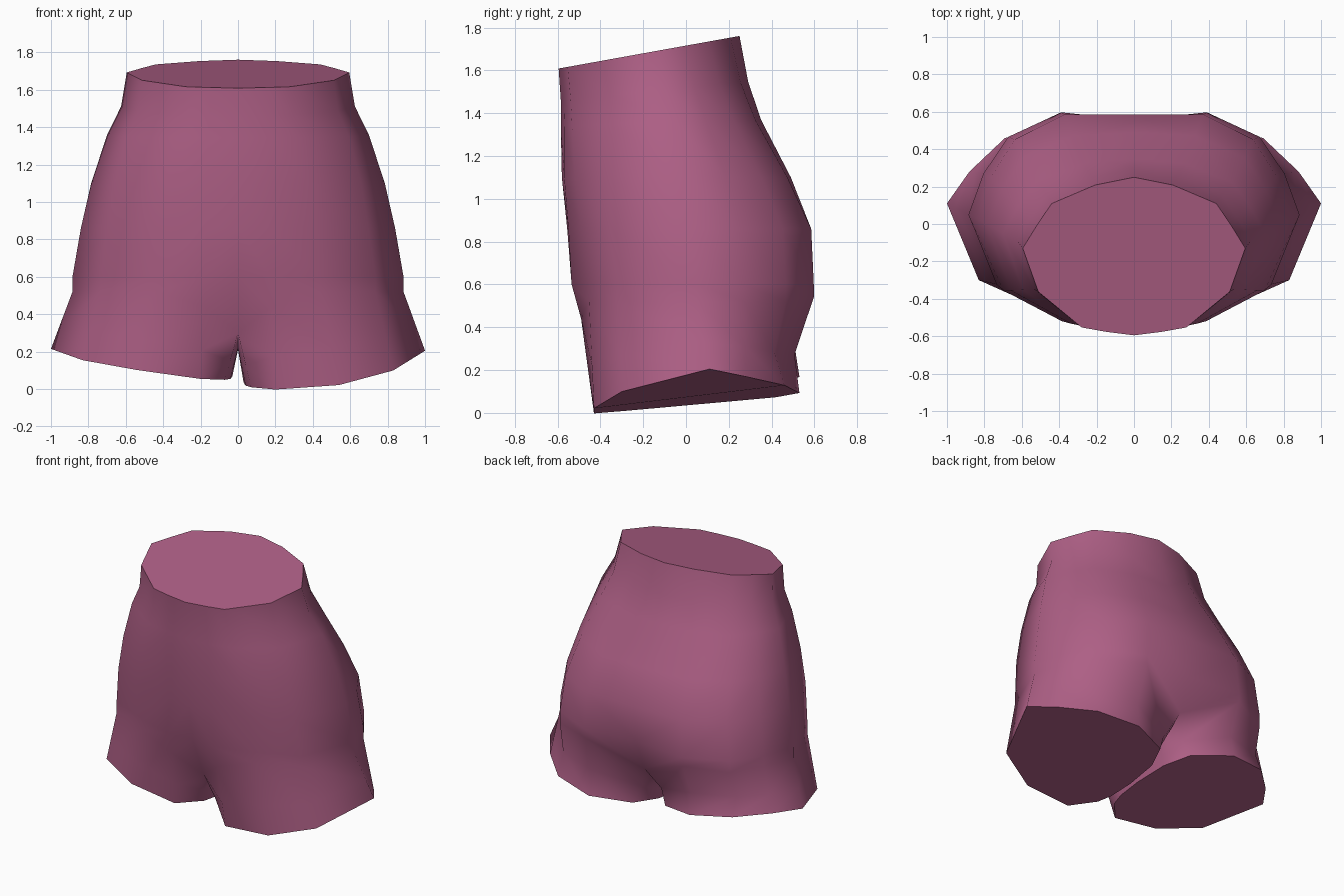
import bpy
import bmesh
from math import radians
from mathutils import Vector

if "Cube" in bpy.data.objects:
    bpy.data.objects.remove(bpy.data.objects["Cube"])

# Dusty pink cloth
cloth = bpy.data.materials.new("dusty_pink_cloth")
cloth.use_nodes = True
pink = (0.42, 0.115, 0.235, 1)
cloth.diffuse_color = pink
bsdf = cloth.node_tree.nodes["Principled BSDF"]
bsdf.inputs["Base Color"].default_value = pink
bsdf.inputs["Roughness"].default_value = 0.9

# Half outlines from front centre to back centre, relative to the widest point
WAIST = [(0, -1), (.25, -.96), (.47, -.91), (.86, -.5), (1, 0),
         (.87, .33), (.74, .63), (.35, .89), (0, 1)]
HIP = [(0, -1), (.2, -.99), (.5, -.89), (.83, -.66), (1, 0),
       (.91, .4), (.76, .76), (.44, 1), (0, 1)]

# Height, half width, front, back, widest y, hip blend, tilt
LEVELS = [
    (1.716, .595, -.595, .25, -.13, 0, .18),
    (1.52, .625, -.585, .29, -.09, .15, .1),
    (1.36, .70, -.585, .35, -.05, .4, .03),
    (1.1, .785, -.58, .49, 0, .7, 0),
    (.86, .84, -.555, .585, .03, 1, 0),
    (.58, .885, -.515, .597, .05, 1, 0),
]

# Crotch seam (y, z) from back to front, and the leg hem outline (x, y)
CROTCH = [(.26, .25), (0, .21), (-.22, .22)]
HEM = [(.07, -.28), (.2, -.43), (.54, -.43), (.83, -.3), (1, .11), (.88, .28),
       (.69, .46), (.4, .53), (.13, .42), (.05, .24), (.03, 0), (.04, -.18)]


def half_ring(z, width, front, back, wide, blend, tilt):
    ring = []
    for a, b in zip(WAIST, HIP):
        u, v = Vector(a).lerp(Vector(b), blend)
        y = wide + v * ((back - wide) if v > 0 else (wide - front))
        ring.append(Vector((u * width, y, z + tilt * y)))
    return ring


def bridge(bm, upper, lower, closed):
    n = len(upper)
    for i in range(n if closed else n - 1):
        j = (i + 1) % n
        bm.faces.new((upper[i], upper[j], lower[j], lower[i]))


def add_side(bm, side, hem_base, hem_rise, hem_power):
    def place(points):
        return [bm.verts.new((p.x * side, p.y, p.z)) for p in points]

    # Torso half, dipping and tucking in at the centre of the last ring
    rings = [half_ring(*level) for level in LEVELS]
    last = rings[-1]
    last[0].y, last[0].z = -.39, .3
    last[1].y, last[1].z = -.49, .44
    last[-1].y, last[-1].z = .47, .37
    last[-2].z = .54
    # Centre of the front and seat just above the crotch
    extra = [p.copy() for p in last]
    for p, above in zip(extra, rings[-2]):
        p.z = max(p.z, .6)
        p.y = above.y + (p.y - above.y) * .25 if abs(p.x) < .25 else p.y
    rings.insert(-1, extra)
    for p in last[2:-2]:
        p.z -= .06
    rows = [place(r) for r in rings]
    for upper, lower in zip(rows, rows[1:]):
        bridge(bm, upper, lower, False)

    # Leg, closed on the inside by the crotch seam
    top = last + [Vector((0, y, z)) for y, z in CROTCH]
    hem = [Vector((x, y, hem_base + hem_rise * x ** hem_power + .09 * y))
           for x, y in HEM]
    middle = [a.lerp(b, .6) for a, b in zip(top, hem)]
    for p in middle:
        if p.y > .3:
            p.y -= .05
    leg_top = rows[-1] + place(top[len(last):])
    leg_middle, leg_hem = place(middle), place(hem)
    bridge(bm, leg_top, leg_middle, True)
    bridge(bm, leg_middle, leg_hem, True)


# Shorts: two halves welded at the centre, openings capped
bm = bmesh.new()
add_side(bm, 1, .035, .16, 3)
add_side(bm, -1, .065, .14, 1)
bmesh.ops.remove_doubles(bm, verts=bm.verts, dist=.0005)
bmesh.ops.holes_fill(bm, edges=[e for e in bm.edges if e.is_boundary], sides=0)
bmesh.ops.recalc_face_normals(bm, faces=bm.faces)
mesh = bpy.data.meshes.new("shorts")
bm.to_mesh(mesh)
bm.free()
mesh.materials.append(cloth)
shorts = bpy.data.objects.new("shorts", mesh)
bpy.context.collection.objects.link(shorts)
bpy.context.view_layer.objects.active = shorts
shorts.select_set(True)
bpy.ops.object.shade_smooth_by_angle(angle=radians(60))
